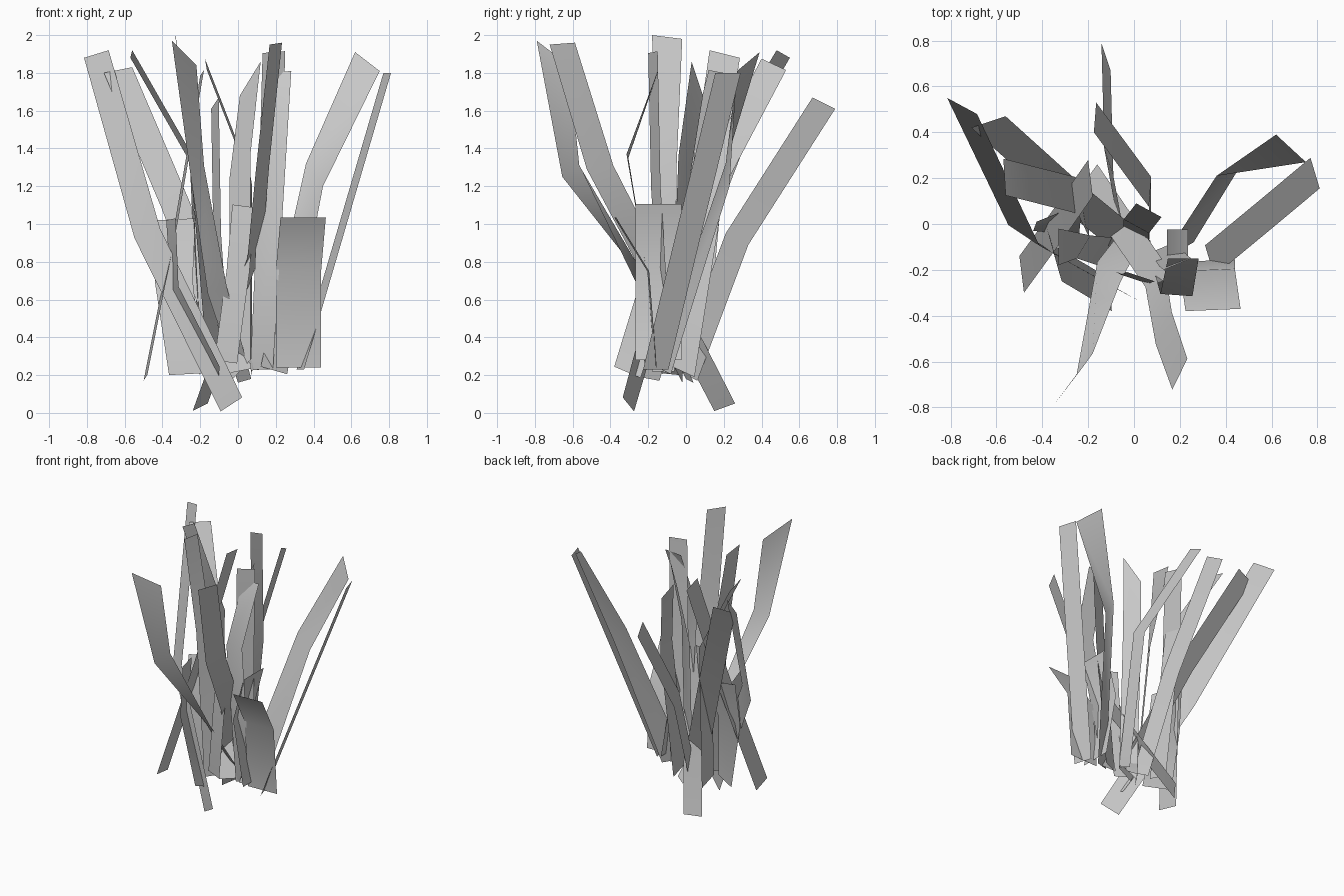
import bpy
from mathutils import Vector


def blade(number, *sections):
    """Strip of grass through (centre, half_width) sections from base to tip.
    A section given as a bare centre reuses the previous half width."""
    verts, w = [], None
    for s in sections:
        if isinstance(s[0], tuple):
            s, w = s[0], Vector(s[1])
        verts += [Vector(s) - w, Vector(s) + w]
    faces = [(i, i + 1, i + 3, i + 2) for i in range(0, len(verts) - 2, 2)]
    mesh = bpy.data.meshes.new("grass_blade")
    mesh.from_pydata(verts, [], faces)
    for f in mesh.polygons:
        f.use_smooth = True
    obj = bpy.data.objects.new(f"grass_blade_{number:02d}", mesh)
    bpy.context.collection.objects.link(obj)


# Tall blades leaning to the left and back
blade(1, ((-.035, -.305, .045), (.057, -.03, .037)), ((-.48, -.05, .95), (.068, -.045, .025)),
      ((-.75, .515, 1.9), (.065, -.035, .02)))
blade(2, ((0, -.1, .22), (.075, .025, .015)), (-.33, .17, 1.1), (-.635, .445, 1.815))
blade(3, ((-.2, .02, .22), (-.005, .08, -.02)), (-.25, .125, 1.35), (-.565, .205, 1.9))
blade(4, ((-.06, 0, .2), (.02, -.06, .03)), (-.11, .27, .92), (-.122, .73, 1.64))
blade(5, ((.07, -.02, .22), (.005, .065, -.03)), (.07, .14, 1.23), (-.17, .465, 1.845))

# Tall blades leaning to the front
blade(6, ((.035, .02, .17), (.035, -.02, .01)), ((-.11, -.21, .65), (.05, -.045, .02)),
      ((-.215, -.61, 1.28), (.035, .045, .03)), ((-.285, -.705, 1.905), (.065, .085, -.065)))
blade(7, ((-.2, .205, .03), (.04, .055, .02)), ((.09, -.22, .85), (.04, .055, .03)),
      ((.13, -.455, 1.3), (.035, .07, .01)), ((.2, -.655, 1.955), (.033, .067, .005)))

# Tall blades leaning to the right
blade(8, ((.19, -.12, .225), (.07, .04, -.02)), ((.405, .22, 1.26), (.045, .01, -.06)),
      ((.685, .33, 1.86), (.065, -.06, -.05)))
blade(9, ((.33, -.16, .23), (.02, -.067, 0)), (.56, .03, 1.015), (.79, .222, 1.8))

# Upright tall blades in the middle
blade(10, ((-.12, -.12, .22), (.04, .06, 0)), ((-.22, -.1, 1.3), (.03, .05, 0)),
      ((-.33, -.1, 1.99), (0, .08, -.01)))
blade(11, ((.125, -.12, .23), (.06, 0, 0)), ((.185, -.31, 1.36), (.07, -.005, .01)),
      ((.215, -.15, 1.805), (.067, 0, .005)))
blade(12, ((.13, -.1, .23), (.06, .025, .005)), (.17, -.16, 1.2), (.19, -.175, 1.91))
blade(13, ((.01, -.05, .22), (.055, -.03, .06)), (.01, -.01, 1.3), ((.065, .06, 1.77), (.055, -.03, .09)))
blade(14, ((-.49, -.22, .185), (.01, -.08, .015)), (-.33, .0, .99), (-.19, .2, 1.8))

# Short blades around the base
blade(15, ((.32, -.16, .24), (.12, .005, 0)), (.32, -.2, .75), (.345, -.375, 1.035))
blade(16, ((.23, -.145, .28), (0, .122, 0)), (.145, -.145, .77), (.235, -.145, 1.105))
blade(17, ((-.065, -.2, .27), (.06, -.02, -.008)), (0, -.24, .75), (.03, -.23, 1.095))
blade(18, ((-.275, -.08, .205), (.09, -.05, .005)), ((-.34, -.04, .7), (.1, -.01, .005)),
      ((-.325, .05, 1.025), (.1, .04, .005)))
blade(19, ((-.1, -.31, .215), (.003, -.07, .03)), ((-.335, -.17, .66), (.02, -.08, .01)),
      ((-.355, -.11, 1.025), (.025, -.09, .005)))
